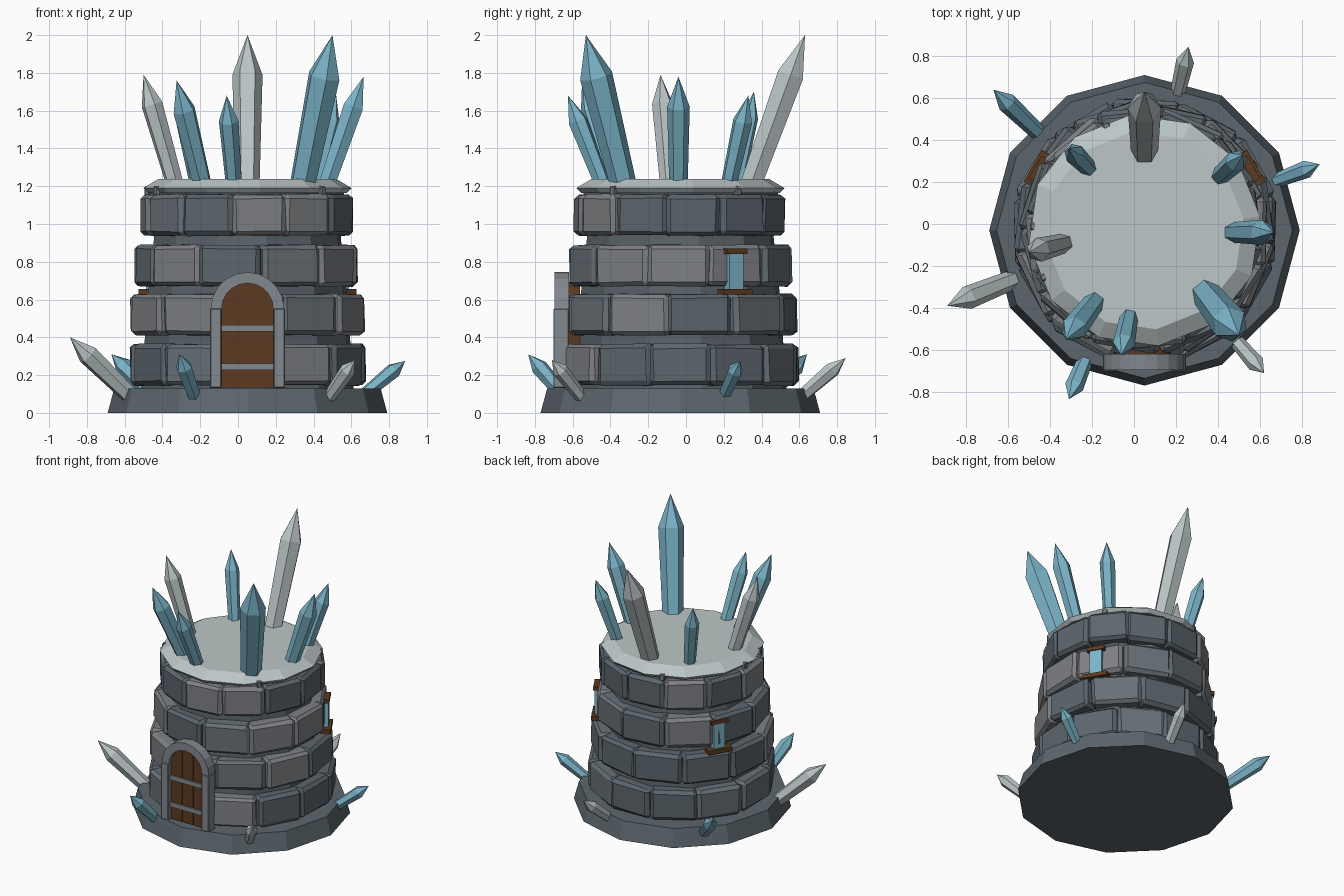
import bpy, bmesh, math, random
from mathutils import Vector, Matrix

if "Cube" in bpy.data.objects:
    bpy.data.objects.remove(bpy.data.objects["Cube"])

random.seed(4)
CX, CY = 0.05, -0.03          # tower axis


def material(name, r, g, b):
    m = bpy.data.materials.new(name)
    lin = [((c / 255 + 0.055) / 1.055) ** 2.4 for c in (r, g, b)]
    m.diffuse_color = (*lin, 1)
    m.use_nodes = True
    m.node_tree.nodes["Principled BSDF"].inputs["Base Color"].default_value = m.diffuse_color
    return m


STONE_BLUE = material("blue grey stone", 92, 102, 109)
STONE_MID = material("mid grey stone", 104, 113, 119)
STONE_LIGHT = material("light grey stone", 126, 128, 132)
MORTAR = material("core stone", 90, 99, 105)
TRIM = material("door frame grey", 130, 136, 143)
WOOD = material("dark wood", 92, 58, 32)
ICE = material("blue ice", 124, 181, 202)
SNOW = material("pale snow", 188, 198, 199)


def finish(bm, name, mat):
    bmesh.ops.recalc_face_normals(bm, faces=bm.faces)
    me = bpy.data.meshes.new(name)
    bm.to_mesh(me)
    bm.free()
    me.materials.append(mat)
    ob = bpy.data.objects.new(name, me)
    bpy.context.collection.objects.link(ob)
    return ob


def lathe(name, profile, mat, sides=12, turn=0.0, axis=(CX, CY)):
    """Closed faceted solid from (radius, z) rings."""
    bm = bmesh.new()
    rings = []
    for r, z in profile:
        rings.append([bm.verts.new((axis[0] + r * math.cos(turn + math.tau * i / sides),
                                    axis[1] + r * math.sin(turn + math.tau * i / sides), z))
                      for i in range(sides)])
    for a, b in zip(rings, rings[1:]):
        for i in range(sides):
            j = (i + 1) % sides
            bm.faces.new((a[i], a[j], b[j], b[i]))
    bm.faces.new(rings[0][::-1])
    bm.faces.new(rings[-1])
    return finish(bm, name, mat)


def box(name, size, matrix, mat, bevel=0.0, jitter=0.0):
    bm = bmesh.new()
    bmesh.ops.create_cube(bm, size=1, matrix=Matrix.Diagonal((*size, 1)))
    if bevel:
        bmesh.ops.bevel(bm, geom=bm.edges[:], offset=bevel, segments=1, affect='EDGES')
    for v in bm.verts:
        v.co += Vector([random.uniform(-jitter, jitter) for _ in range(3)])
    bmesh.ops.transform(bm, matrix=matrix, verts=bm.verts)
    return finish(bm, name, mat)


def around(deg, radius, z):
    """Frame on the wall: local x points outward, y along the wall."""
    return (Matrix.Translation((CX, CY, z)) @ Matrix.Rotation(math.radians(deg), 4, 'Z')
            @ Matrix.Translation((radius, 0, 0)))


def crystal(name, base, tip, r, mat):
    base, tip = Vector(base), Vector(tip)
    d = tip - base
    length = d.length
    cap = min(0.27 * length, 2.8 * r)
    bm = bmesh.new()
    rings = [[bm.verts.new((k * r * math.cos(math.tau * i / 6), k * r * math.sin(math.tau * i / 6), z))
              for i in range(6)] for k, z in ((0.8, 0), (1, length - cap))]
    top = bm.verts.new((0, 0, length))
    for i in range(6):
        j = (i + 1) % 6
        bm.faces.new((rings[0][i], rings[0][j], rings[1][j], rings[1][i]))
        bm.faces.new((rings[1][i], rings[1][j], top))
    bm.faces.new(rings[0][::-1])
    # keep two crystal sides facing along the lean
    rot = d.to_track_quat('Z', 'Y').to_matrix().to_4x4()
    bmesh.ops.transform(bm, matrix=Matrix.Translation(base) @ rot, verts=bm.verts)
    return finish(bm, name, mat)


def prism(name, outline, y0, y1, mat):
    """Extrude an (x, z) outline from y0 to y1."""
    bm = bmesh.new()
    a = [bm.verts.new((x, y0, z)) for x, z in outline]
    b = [bm.verts.new((x, y1, z)) for x, z in outline]
    bm.faces.new(a)
    bm.faces.new(b[::-1])
    for i in range(len(a)):
        j = (i + 1) % len(a)
        bm.faces.new((a[i], b[i], b[j], a[j]))
    return finish(bm, name, mat)


# plinth, core and snowy roof
lathe("plinth", [(0.74, 0), (0.705, 0.13)], STONE_BLUE)
lathe("tower_core", [(0.575, 0.12), (0.535, 0.65), (0.505, 0.92), (0.49, 1.17)], MORTAR, turn=0.2)
lathe("roof_ledge", [(0.515, 1.155), (0.515, 1.172)], MORTAR, turn=0.1)
lathe("snow_roof", [(0.53, 1.165), (0.555, 1.19), (0.475, 1.238)], SNOW, turn=0.12)

# four courses of chamfered blocks: z centre, face radius, count, angle offset
courses = [(0.255, 0.618, 12, 0), (0.52, 0.598, 11, 2), (0.78, 0.577, 11, -9), (1.048, 0.552, 12, 7)]
for row, (z, radius, count, offset) in enumerate(courses):
    for i in range(count):
        deg = -90 + offset + 360 * i / count
        depth = 0.15
        width = 2 * radius * math.tan(math.pi / count) * 0.97
        m = around(deg + random.uniform(-1, 1), radius - depth / 2 + random.uniform(-0.008, 0.01), z)
        m = m @ Matrix.Rotation(random.uniform(-0.03, 0.03), 4, 'Z')
        mat = random.choice((STONE_BLUE, STONE_BLUE, STONE_MID, STONE_LIGHT))
        if (row, i) in ((0, 1), (3, 0), (2, count - 1)):
            mat = STONE_LIGHT
        box(f"wall_block_{row + 1}_{i + 1}", (depth, width, 0.218), m, mat, 0.022, 0.004)

# little stone pegs around the roof edge
for i, deg in enumerate((-155, -42, 35, 110, 178)):
    box(f"roof_peg_{i + 1}", (0.03, 0.035, 0.05), around(deg, 0.53, 1.175), STONE_LIGHT, 0.006)

# arched door
ARCH_Z = 0.55


def arc(r, n=10):
    return [(CX + r * math.cos(math.pi * i / n), ARCH_Z + r * math.sin(math.pi * i / n)) for i in range(n + 1)]


prism("door_panel", [(CX - 0.138, 0.135), (CX + 0.138, 0.135)] + arc(0.142), -0.668, -0.56, WOOD)
prism("door_arch", arc(0.195) + arc(0.137)[::-1], -0.695, -0.62, TRIM)
for side, name in ((-1, "left"), (1, "right")):
    box(f"door_post_{name}", (0.06, 0.08, 0.42),
        Matrix.Translation((CX + side * 0.168, -0.662, 0.342)), TRIM, 0.004)
for i, z in enumerate((0.245, 0.447)):
    box(f"door_strap_{i + 1}", (0.275, 0.015, 0.034), Matrix.Translation((CX, -0.672, z)), TRIM)
for i, x in enumerate((-0.045, 0.045)):
    box(f"door_plank_gap_{i + 1}", (0.004, 0.004, 0.53), Matrix.Translation((CX + x, -0.668, 0.4)), WOOD)

# two small icy windows with wooden sill and lintel
for side, deg in (("right", 30), ("left", 150)):
    box(f"window_glass_{side}", (0.06, 0.085, 0.19), around(deg, 0.565, 0.75), ICE)
    box(f"window_sill_{side}", (0.07, 0.175, 0.03), around(deg, 0.58, 0.642), WOOD)
    box(f"window_lintel_{side}", (0.06, 0.125, 0.028), around(deg, 0.573, 0.856), WOOD)

# crystals growing from the roof
roof = [
    ((0.05, 0.34, 1.2), (0.05, 0.63, 2.0), 0.08, SNOW),
    ((0.34, -0.33, 1.2), (0.50, -0.53, 2.0), 0.088, ICE),
    ((0.46, -0.04, 1.18), (0.665, -0.04, 1.78), 0.06, ICE),
    ((0.40, 0.22, 1.18), (0.52, 0.33, 1.68), 0.053, ICE),
    ((-0.18, -0.36, 1.18), (-0.325, -0.55, 1.76), 0.062, ICE),
    ((-0.02, -0.43, 1.18), (-0.06, -0.625, 1.68), 0.053, ICE),
    ((-0.21, 0.26, 1.18), (-0.31, 0.36, 1.70), 0.05, ICE),
    ((-0.325, -0.09, 1.18), (-0.50, -0.135, 1.79), 0.058, SNOW),
]
for i, (b, t, r, m) in enumerate(roof):
    crystal(f"roof_crystal_{i + 1}", b, t, r, m)

# crystals growing from the plinth
foot = [
    ((-0.54, -0.25, 0.06), (-0.89, -0.39, 0.40), 0.056, SNOW),
    ((-0.44, 0.42, 0.08), (-0.67, 0.64, 0.31), 0.048, ICE),
    ((0.20, 0.59, 0.07), (0.26, 0.845, 0.29), 0.043, SNOW),
    ((0.66, 0.20, 0.09), (0.885, 0.285, 0.275), 0.042, ICE),
    ((0.48, -0.55, 0.08), (0.62, -0.71, 0.28), 0.042, SNOW),
    ((-0.22, -0.62, 0.06), (-0.31, -0.835, 0.31), 0.045, ICE),
]
for i, (b, t, r, m) in enumerate(foot):
    crystal(f"plinth_crystal_{i + 1}", b, t, r, m)
